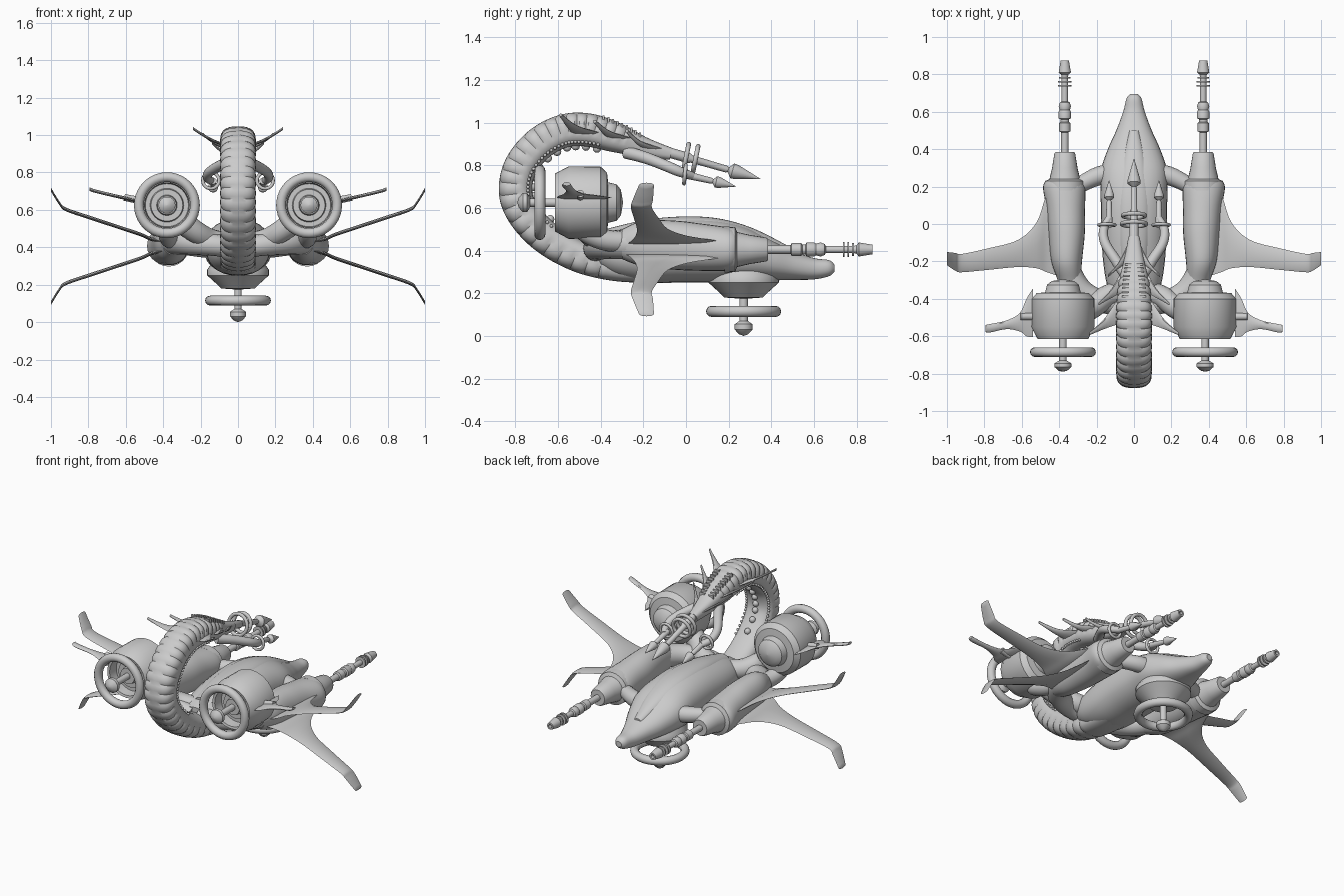
import bpy, bmesh
from math import sin, cos, pi, radians, copysign
from mathutils import Vector

if "Cube" in bpy.data.objects:
    bpy.data.objects.remove(bpy.data.objects["Cube"])


def smooth(pts, n):
    """Catmull-Rom interpolation of equal-length tuples."""
    p = [pts[0]] + list(pts) + [pts[-1]]
    out = []
    for i in range(1, len(p) - 2):
        for k in range(n):
            t = k / n
            out.append(tuple(0.5 * (2 * b + (c - a) * t + (2 * a - 5 * b + 4 * c - d) * t * t
                                    + (3 * b - a - 3 * c + d) * t ** 3)
                             for a, b, c, d in zip(*p[i - 1:i + 3])))
    return out + [tuple(pts[-1])]


def finish(name, bm, mirror=False):
    bmesh.ops.remove_doubles(bm, verts=bm.verts, dist=1e-5)
    bmesh.ops.recalc_face_normals(bm, faces=bm.faces)
    me = bpy.data.meshes.new(name)
    bm.to_mesh(me)
    bm.free()
    ob = bpy.data.objects.new(name, me)
    bpy.context.collection.objects.link(ob)
    if mirror:
        ob.modifiers.new("mirror", 'MIRROR').use_mirror_merge = False
    return ob


def loft(name, rings, mirror=False, caps=True):
    bm = bmesh.new()
    vs = [[bm.verts.new(p) for p in r] for r in rings]
    n = len(vs[0])
    for a, b in zip(vs, vs[1:]):
        for j in range(n):
            bm.faces.new((a[j], a[(j + 1) % n], b[(j + 1) % n], b[j]))
    if caps:
        bm.faces.new(vs[0])
        bm.faces.new(vs[-1])
    return finish(name, bm, mirror)


def lathe(name, origin, axis, profile, mirror=False, n=32):
    """Revolve (distance, radius) pairs around an axis."""
    q = Vector(axis).to_track_quat('Z', 'X')
    o = Vector(origin)
    rings = [[o + q @ Vector((max(r, 1e-4) * cos(2 * pi * j / n), max(r, 1e-4) * sin(2 * pi * j / n), t))
              for j in range(n)] for t, r in profile]
    return loft(name, rings, mirror, caps=profile[0] != profile[-1])


def ring(name, origin, axis, R, r, mirror=False):
    prof = [(r * sin(2 * pi * k / 12), R + r * cos(2 * pi * k / 12)) for k in range(12)]
    return lathe(name, origin, axis, prof + prof[:1], mirror, 40)


def tube(name, pts, mirror=True, n=16):
    """Round tube through (x, y, z, radius) points."""
    p = smooth(pts, 6)
    rings = []
    for i, a in enumerate(p):
        t = Vector(p[min(i + 1, len(p) - 1)][:3]) - Vector(p[max(i - 1, 0)][:3])
        q = t.to_track_quat('Y', 'Z')
        rings.append([Vector(a[:3]) + q @ Vector((a[3] * cos(2 * pi * j / n), 0, a[3] * sin(2 * pi * j / n)))
                      for j in range(n)])
    return loft(name, rings, mirror)


def sp(v, e):
    return copysign(abs(v) ** e, v)


def hull(name, st, e=0.9, mirror=False, n=28):
    """Body from (y, centre x, half width, bottom z, top z) stations."""
    rings = []
    for y, xc, w, zb, zt in smooth(st, 6):
        rings.append([(xc + w * sp(cos(2 * pi * j / n), e), y,
                       (zb + zt) / 2 + (zt - zb) / 2 * sp(sin(2 * pi * j / n), e)) for j in range(n)])
    return loft(name, rings, mirror)


def wing(name, st, thick):
    """Thin blade from (x, leading y, trailing y, z) stations."""
    prof = [(0, 0), (.15, .7), (.5, 1), (.85, .7), (1, 0), (.85, -.7), (.5, -1), (.15, -.7)]
    return loft(name, [[(x, a + (b - a) * u, z + thick * v) for u, v in prof] for x, a, b, z in smooth(st, 5)], True)


# main hull
hull("fuselage", [(.695, 0, .02, .30, .335), (.67, 0, .04, .28, .355), (.6, 0, .058, .265, .365), (.5, 0, .095, .262, .40),
                  (.4, 0, .14, .26, .45), (.28, 0, .178, .255, .51), (.14, 0, .178, .25, .545),
                  (-.02, 0, .175, .25, .55), (-.2, 0, .165, .25, .53), (-.34, 0, .14, .28, .50),
                  (-.44, 0, .09, .34, .46)])
# raised spine on the back of the hull
hull("spine", [(.5, 0, .03, .34, .41), (.3, 0, .07, .42, .51), (.1, 0, .09, .45, .557),
               (-.15, 0, .08, .45, .55), (-.38, 0, .05, .42, .50)])

# curled tail with stepped plates on its outer face
path = smooth([(.2, .31, .10, .05), (-.15, .31, .10, .06), (-.35, .33, .095, .07), (-.53, .385, .095, .075),
               (-.69, .49, .095, .078), (-.79, .63, .095, .078), (-.785, .77, .095, .078), (-.70, .89, .095, .078),
               (-.58, .958, .095, .078), (-.46, .965, .095, .078), (-.33, .93, .085, .07), (-.2, .885, .055, .048),
               (-.07, .853, .03, .028)], 12)


def tail_frame(i):
    t = Vector(path[min(i + 1, len(path) - 1)][:2]) - Vector(path[max(i - 1, 0)][:2])
    t.normalize()
    return path[i], Vector((-t.y, t.x))


rings = []
for i in range(len(path)):
    (y, z, w, h), nrm = tail_frame(i)
    row = []
    for j in range(32):
        c, s = cos(2 * pi * j / 32), sin(2 * pi * j / 32)
        groove = .92 if s > -.1 and j != 8 and 24 < i < 124 and i % 4 == 3 else 1
        u, v = w * sp(c, .75) * groove, h * sp(s, .75) * groove
        row.append((u, y + nrm.x * v, z + nrm.y * v))
    rings.append(row)
loft("tail", rings)

# studs: a centre row inside the curl and fine rows along both edges
bm, bm2 = bmesh.new(), bmesh.new()
for i in range(46, 116, 2):
    (y, z, w, h), nrm = tail_frame(i)
    for b, x, k, r in ((bm, 0, 1.0, .02), (bm2, w * .85, .75, .008), (bm2, -w * .85, .75, .008)):
        if b is bm and i % 6:
            continue
        for v in bmesh.ops.create_uvsphere(b, u_segments=10, v_segments=6, radius=r)['verts']:
            v.co += Vector((x, y - nrm.x * h * k, z - nrm.y * h * k))
finish("inner_tail_studs", bm)
finish("edge_tail_studs", bm2)

# slatted vents on the tail top
bm = bmesh.new()
for i in range(113, 131, 2):
    (y, z, w, h), nrm = tail_frame(i)
    for v in bmesh.ops.create_cube(bm, size=1)['verts']:
        v.co = Vector((v.co.x * .035 + w * .5, v.co.y * .009 + y + nrm.x * h * .93, v.co.z * .022 + z + nrm.y * h * .93))
finish("tail_vents", bm, True)

# swept spines on the tail
for k, (tip, ya, yb, x0, z0) in enumerate([((.24, -.59, 1.035), -.37, -.53, .07, .945),
                                           ((.19, -.43, 1.005), -.22, -.36, .05, .92),
                                           ((.14, -.28, .96), -.1, -.2, .03, .875)]):
    x, y, z = tip
    wing(f"tail_spine_{k + 1}", [(x0, ya, yb, z0), (x0 + (x - x0) * .5, ya * .4 + y * .6, yb * .5 + y * .5, z0 + (z - z0) * .4),
                                 (x, y + .01, y - .005, z)], .008)

# stinger prongs with rings
spike = [(-.02, .0), (-.02, .024), (.1, .024), (.11, .018), (.28, .016), (.29, .012), (.31, .036), (.33, .034), (.45, 0)]
lathe("centre_stinger", (0, -.08, .86), (0, .43, -.125), spike, n=20)
for y, z, R in ((.0, .835, .065), (.045, .83, .06)):
    ring("stinger_ring", (0, y, z), (0, 1, -.2), R, .011)
tube("side_prong_arm", [(.04, -.28, .86, .03), (.10, -.19, .835, .028), (.155, -.10, .80, .026),
                        (.162, -.03, .77, .024), (.135, .03, .75, .018)])
lathe("side_stinger", (.133, .0, .755), (0, .235, -.055),
      [(0, .018), (.12, .014), (.13, .01), (.145, .027), (.16, .026), (.242, 0)], True, 20)
ring("side_prong_ring", (.145, -.005, .757), (0, 1, -.1), .043, .009, True)

# side pods, connecting arms and pylons
hull("side_pod", [(.23, .375, .10, .315, .50), (.19, .373, .113, .305, .51), (.08, .365, .103, .305, .525),
                  (-.05, .36, .097, .31, .54), (-.2, .36, .082, .325, .54), (-.3, .345, .06, .36, .50)], .95, True)
tube("rear_arm", [(.365, -.15, .43, .07), (.345, -.27, .43, .07), (.27, -.37, .425, .065),
                  (.15, -.42, .415, .06), (.03, -.42, .40, .055)])
tube("front_arm", [(.35, .17, .40, .04), (.26, .225, .40, .045), (.18, .26, .395, .05), (.08, .28, .39, .05)])
tube("thruster_pylon", [(.06, -.36, .42, .06), (.15, -.39, .44, .06), (.23, -.45, .485, .06), (.33, -.48, .56, .07)])
tube("pod_pylon", [(.34, -.25, .44, .05), (.37, -.38, .45, .05), (.38, -.48, .50, .05), (.38, -.49, .58, .05)])

# cannons
lathe("cannon", (.37, 0, .405), (0, 1, 0),
      [(.18, 0), (.18, .108), (.23, .105), (.24, .082), (.3, .068), (.375, .056), (.385, .05), (.385, .02),
       (.49, .02), (.495, .03), (.54, .03), (.545, .023), (.56, .023), (.565, .033), (.60, .033), (.61, .028),
       (.63, .033), (.65, .026), (.655, .017), (.735, .017), (.735, .036), (.743, .036), (.743, .017), (.757, .017),
       (.757, .036), (.765, .036), (.765, .017), (.779, .017), (.779, .03), (.787, .03), (.787, .017),
       (.80, .02), (.81, .033), (.875, .022), (.875, .012), (.84, .012), (.84, 0)], True, 24)

# main wings, upper and lower
planform = [(.38, .2, -.285, 0), (.46, .17, -.26, .018), (.52, .01, -.237, .045), (.62, -.085, -.23, .08),
            (.78, -.13, -.245, .135), (.92, -.16, -.258, .185), (.955, -.155, -.25, .22), (1.0, -.15, -.22, .295)]
for name, base, s in (("upper_wing", .425, 1), ("lower_wing", .385, -1)):
    wing(name, [(x, a, b, base + .96 * s * d) for x, a, b, d in planform], .01)

# rear thrusters
lathe("rear_thruster", (.38, 0, .625), (0, 1, 0),
      [(-.79, 0), (-.785, .022), (-.765, .045), (-.745, .045), (-.73, .02), (-.60, .02), (-.60, .05), (-.57, .055),
       (-.57, .085), (-.55, .09), (-.55, .115), (-.612, .12), (-.615, .135), (-.55, .17), (-.40, .168), (-.37, .14),
       (-.365, .095), (-.325, .085), (-.305, .06), (-.295, 0)], True, 40)
ring("rear_thruster_ring", (.38, -.685, .625), (0, 1, 0), .15, .026, True)
lathe("winglet_stub", (.5, -.495, .645), (1, 0, .2), [(0, .02), (.11, .018)], True, 16)
wing("winglet", [(.54, -.345, -.605, .648), (.575, -.40, -.60, .655), (.61, -.475, -.575, .664), (.68, -.515, -.562, .68),
                 (.77, -.535, -.58, .702), (.795, -.54, -.578, .712)], .009)

# belly thruster
lathe("belly_thruster", (0, .27, 0), (0, 0, 1),
      [(0, 0), (.008, .022), (.03, .042), (.055, .042), (.07, .02), (.175, .02), (.18, .09), (.20, .11),
       (.25, .165), (.28, .165), (.33, .13)], n=40)
ring("belly_thruster_ring", (0, .27, .115), (0, 0, 1), .15, .026)

# smooth shading with sharp edges kept
bpy.ops.object.select_all(action='SELECT')
bpy.context.view_layer.objects.active = bpy.context.selected_objects[0]
bpy.ops.object.shade_smooth_by_angle(angle=radians(35))
